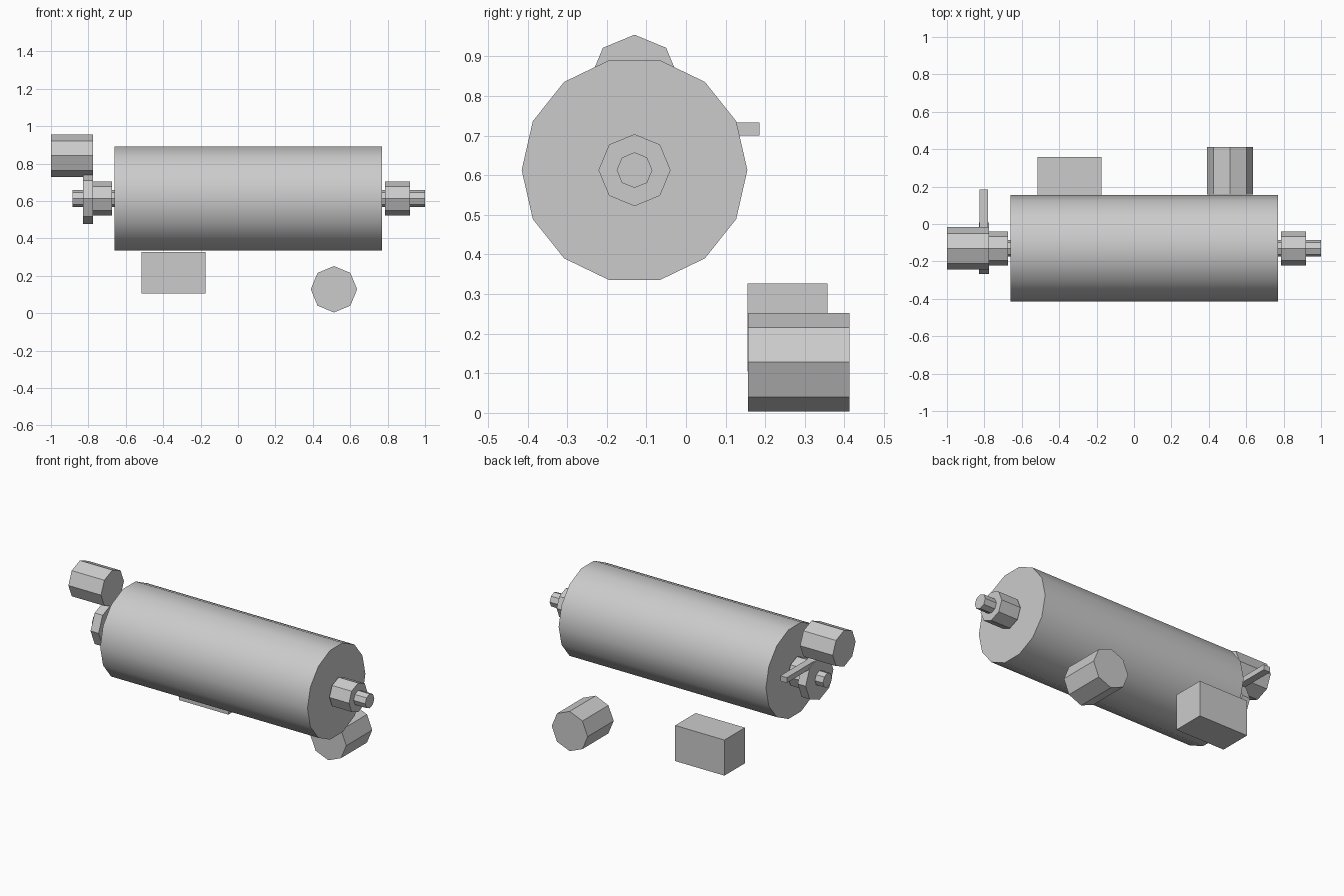
import bpy
import bmesh
from math import radians
from mathutils import Matrix, Vector

cube = bpy.data.objects.get("Cube")
if cube:
    bpy.data.objects.remove(cube, do_unlink=True)

# One plain grey finish for the whole machine
grey = bpy.data.materials.new("light grey")
grey.use_nodes = True
grey.diffuse_color = (0.6, 0.6, 0.6, 1)
grey.node_tree.nodes["Principled BSDF"].inputs["Base Color"].default_value = grey.diffuse_color


def finish(name, bm):
    mesh = bpy.data.meshes.new(name)
    bm.to_mesh(mesh)
    bm.free()
    mesh.materials.append(grey)
    obj = bpy.data.objects.new(name, mesh)
    bpy.context.collection.objects.link(obj)
    return obj


def cylinder(name, axis, start, end, centre, radius, sides=8):
    """Capped prism along X or Y; centre gives the other two coordinates."""
    bm = bmesh.new()
    bmesh.ops.create_cone(bm, cap_ends=True, segments=sides, radius1=radius,
                          radius2=radius, depth=end - start)
    middle = (start + end) / 2
    if axis == "X":
        turn = Matrix.Rotation(radians(90), 4, "Y")
        place = Vector((middle, *centre))
    else:
        turn = Matrix.Rotation(radians(90), 4, "X")
        place = Vector((centre[0], middle, centre[1]))
    bm.transform(Matrix.Translation(place) @ turn)
    return finish(name, bm)


def box(name, low, high):
    low, high = Vector(low), Vector(high)
    bm = bmesh.new()
    bmesh.ops.create_cube(bm, size=1)
    bm.transform(Matrix.Translation((low + high) / 2) @ Matrix.Diagonal((*(high - low), 1)))
    return finish(name, bm)


AXLE = (-0.13, 0.613)

# Large roller with smooth sides and crisp ends
drum = cylinder("drum", "X", -0.66, 0.77, AXLE, 0.285, sides=14)
bpy.ops.object.select_all(action="DESELECT")
drum.select_set(True)
bpy.context.view_layer.objects.active = drum
bpy.ops.object.shade_smooth_by_angle(angle=radians(30))

# Shaft, bearings and crank disc sharing the drum axis
cylinder("shaft", "X", -0.885, 1.0, AXLE, 0.045)
cylinder("left_bearing", "X", 0.785, 0.92, AXLE, 0.091)
cylinder("right_bearing", "X", -0.775, -0.675, AXLE, 0.091)
cylinder("crank_disc", "X", -0.83, -0.775, AXLE, 0.137)

# Lever reaching backwards over the disc
box("lever", (-0.825, -0.13, 0.70), (-0.78, 0.185, 0.733))

# Drive motor above the disc
cylinder("drive_motor", "X", -1.0, -0.775, (-0.13, 0.842), 0.113)

# Separate units low at the back
box("control_box", (-0.515, 0.155, 0.105), (-0.175, 0.357, 0.327))
cylinder("rear_motor", "Y", 0.157, 0.413, (0.513, 0.128), 0.124)
